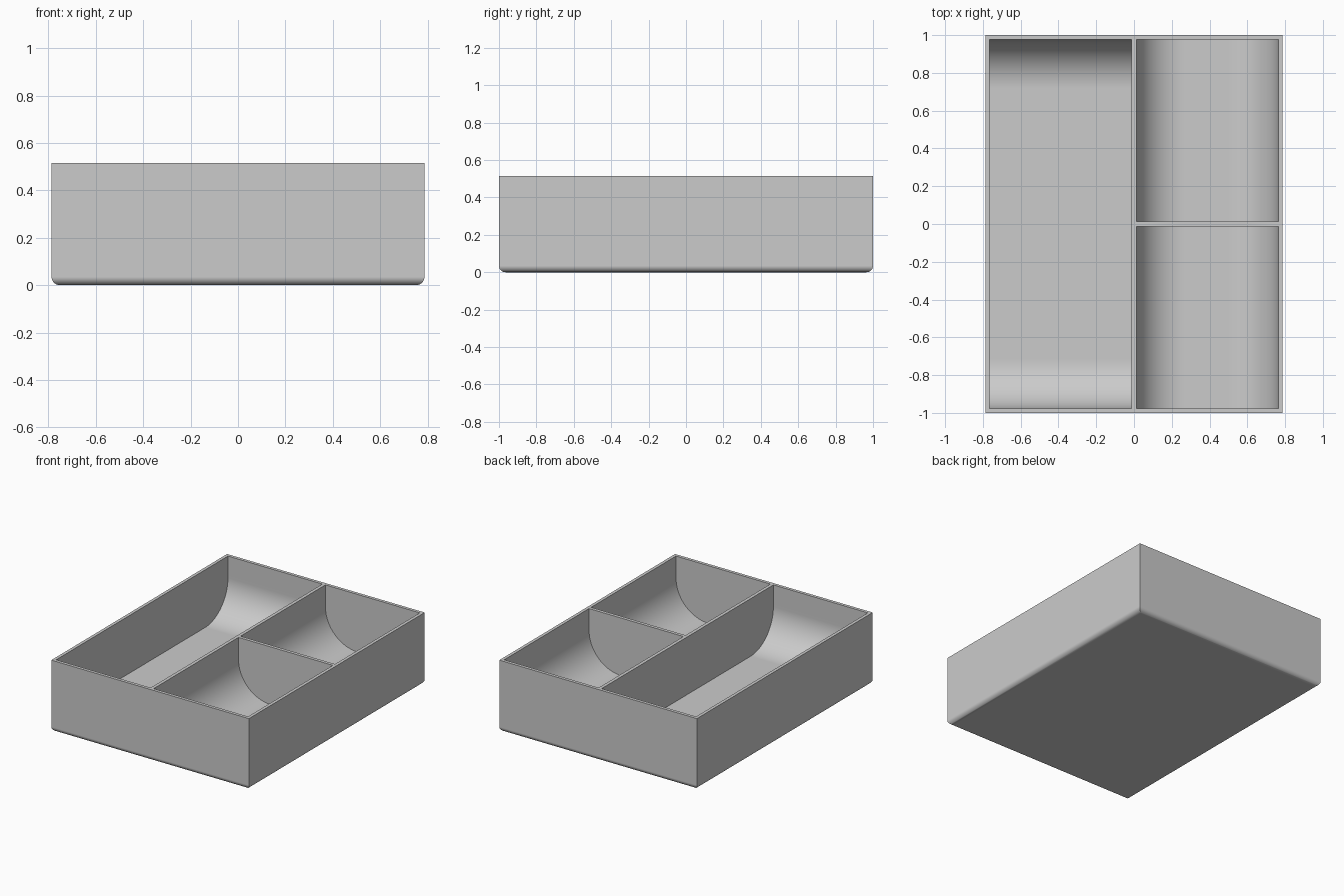
import bpy, bmesh, math
from mathutils import Vector

cube = bpy.data.objects.get("Cube")
if cube:
    bpy.data.objects.remove(cube, do_unlink=True)

HALF_X, HALF_Y, HEIGHT = 0.787, 1.0, 0.515
WALL, DIVIDER = 0.023, 0.012      # outer wall, half divider
FLOOR, SCOOP, EDGE = 0.10, 0.26, 0.035

grey = bpy.data.materials.new("light grey plastic")
grey.use_nodes = True
colour = (0.6, 0.6, 0.6, 1)
grey.diffuse_color = colour
grey.node_tree.nodes["Principled BSDF"].inputs["Base Color"].default_value = colour


def make_object(name, bm):
    bmesh.ops.recalc_face_normals(bm, faces=bm.faces)
    mesh = bpy.data.meshes.new(name)
    bm.to_mesh(mesh)
    bm.free()
    mesh.materials.append(grey)
    obj = bpy.data.objects.new(name, mesh)
    bpy.context.collection.objects.link(obj)
    return obj


def scoop_cutter(name, x0, x1, y0, y1, along_x):
    """Pocket volume whose two ends, along one axis, curve into the floor."""
    a0, a1, b0, b1 = (x0, x1, y0, y1) if along_x else (y0, y1, x0, x1)
    steps, top = 20, HEIGHT + 0.1
    profile = [(a0, top)]
    for centre, start in ((a0 + SCOOP, math.pi), (a1 - SCOOP, 1.5 * math.pi)):
        for i in range(steps + 1):
            t = start + i / steps * math.pi / 2
            profile.append((centre + SCOOP * math.cos(t),
                            FLOOR + SCOOP + SCOOP * math.sin(t)))
    profile.append((a1, top))
    bm = bmesh.new()
    verts = [bm.verts.new((a, b0, z) if along_x else (b0, a, z)) for a, z in profile]
    face = bm.faces.new(verts)
    depth = b1 - b0
    moved = bmesh.ops.extrude_face_region(bm, geom=[face])["geom"]
    bmesh.ops.translate(bm, vec=Vector((0, depth, 0) if along_x else (depth, 0, 0)),
                        verts=[g for g in moved if isinstance(g, bmesh.types.BMVert)])
    cutter = make_object(name, bm)
    cutter.hide_render = True
    return cutter


# Tray body, with rounded bottom edges
bm = bmesh.new()
bmesh.ops.create_cube(bm, size=1)
bmesh.ops.scale(bm, vec=(2 * HALF_X, 2 * HALF_Y, HEIGHT), verts=bm.verts)
bmesh.ops.translate(bm, vec=(0, 0, HEIGHT / 2), verts=bm.verts)
bottom = [e for e in bm.edges if all(v.co.z < 0.01 for v in e.verts)]
bmesh.ops.bevel(bm, geom=bottom, offset=EDGE, segments=8, profile=0.5, affect='EDGES')
tray = make_object("divided_tray", bm)

# Long pocket on one side, two short pockets on the other
inner_x, inner_y = HALF_X - WALL, HALF_Y - WALL
cutters = [
    scoop_cutter("long_pocket", -inner_x, -DIVIDER, -inner_y, inner_y, False),
    scoop_cutter("front_pocket", DIVIDER, inner_x, -inner_y, -DIVIDER, True),
    scoop_cutter("back_pocket", DIVIDER, inner_x, DIVIDER, inner_y, True),
]
bpy.ops.object.select_all(action='DESELECT')
tray.select_set(True)
bpy.context.view_layer.objects.active = tray
for cutter in cutters:
    cut = tray.modifiers.new(cutter.name, 'BOOLEAN')
    cut.operation, cut.solver, cut.object = 'DIFFERENCE', 'EXACT', cutter
    bpy.ops.object.modifier_apply(modifier=cut.name)
    bpy.data.objects.remove(cutter, do_unlink=True)

# Smooth curves, sharp rims, flat walls
bpy.ops.object.shade_smooth_by_angle(angle=math.radians(30))
weighted = tray.modifiers.new("flat_walls", 'WEIGHTED_NORMAL')
weighted.keep_sharp = True
